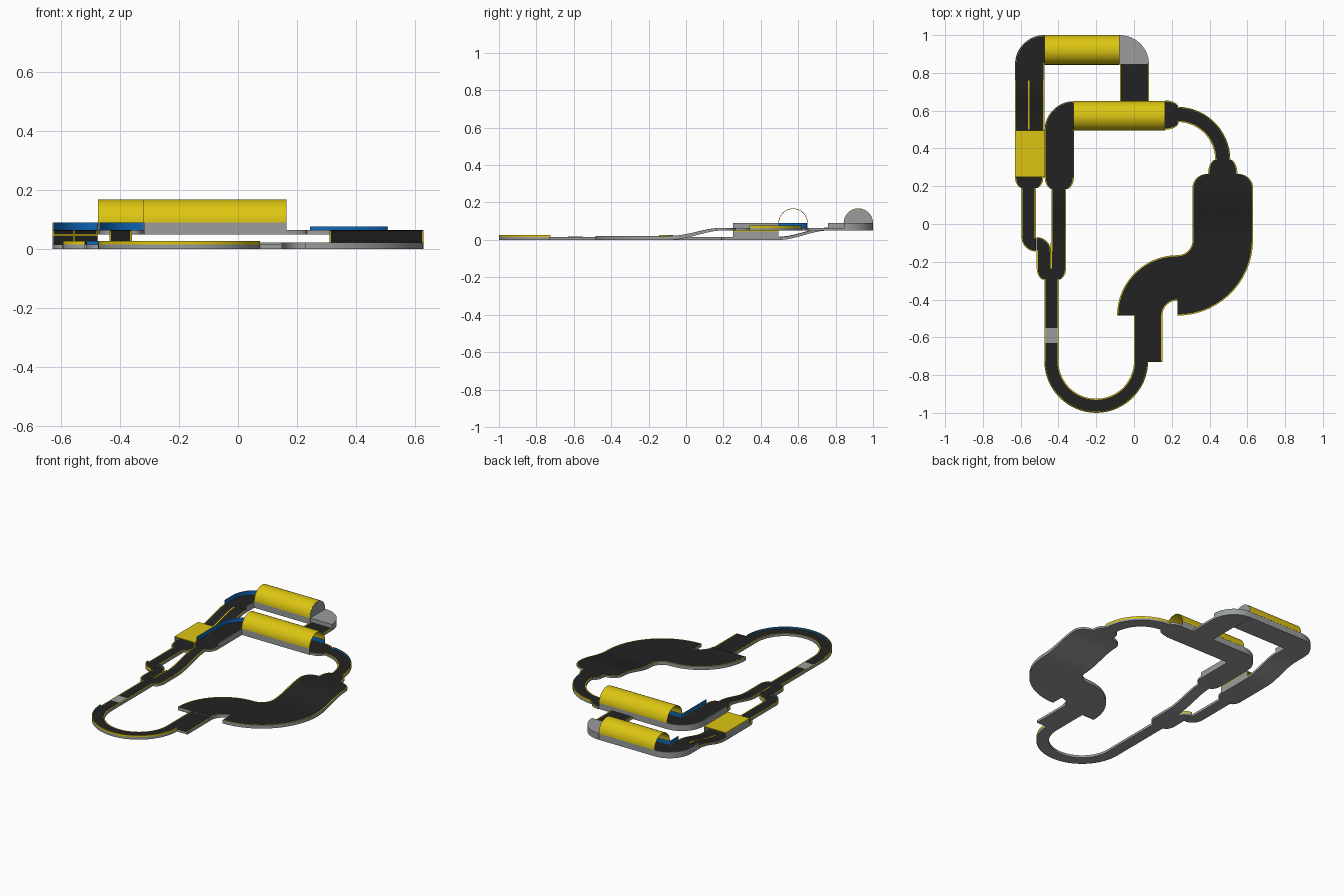
import bpy, bmesh, math

if "Cube" in bpy.data.objects:
    bpy.data.objects.remove(bpy.data.objects["Cube"])

# ---- flat colours ----
def mat(name, rgb):
    m = bpy.data.materials.new(name)
    m.diffuse_color = (*rgb, 1)
    m.use_nodes = True
    m.node_tree.nodes["Principled BSDF"].inputs["Base Color"].default_value = m.diffuse_color
    return m

MATS = [mat("asphalt_black", (0.016, 0.016, 0.016)),
        mat("trim_yellow", (0.72, 0.56, 0.006)),
        mat("plastic_grey", (0.32, 0.34, 0.33)),
        mat("barrier_blue", (0.004, 0.14, 0.5))]
BLACK, YELLOW, GREY, BLUE = range(4)

# (bottom, top) heights of the slab
LOW, HIGH, WIDE = (0, .016), (.05, .064), (0, .022)
RIM = .006

# ---- loft closed sections; one material per section edge ----
def loft(name, sections, mats, cap=GREY):
    bm = bmesh.new()
    rows = [[bm.verts.new(p) for p in s] for s in sections]
    n = len(mats)
    for a, b in zip(rows, rows[1:]):
        for i in range(n):
            j = (i + 1) % n
            bm.faces.new((a[i], a[j], b[j], b[i])).material_index = mats[i]
    for r in (rows[0], rows[-1]):
        bm.faces.new(r).material_index = cap
    bmesh.ops.recalc_face_normals(bm, faces=bm.faces)
    me = bpy.data.meshes.new(name)
    bm.to_mesh(me)
    bm.free()
    for m in MATS:
        me.materials.append(m)
    ob = bpy.data.objects.new(name, me)
    bpy.context.collection.objects.link(ob)
    return ob

def mix(a, b, t):
    return tuple(p + (q - p) * t for p, q in zip(a, b))

# ---- stations: (left xy, right xy, (bottom, top)) ----
def line(p, q, w0, w1=None, z0=LOW, z1=None):
    """Straight; w1 gives a rounded taper, z1 an S-shaped ramp."""
    n = 12 if (w1 or z1) else 1
    d = math.dist(p, q)
    nx, ny = -(q[1] - p[1]) / d, (q[0] - p[0]) / d
    out = []
    for k in range(n + 1):
        t = k / n
        if w1:
            t = math.sin(t * math.pi / 2)
        c = mix(p, q, t)
        h = (w1 + (w0 - w1) * math.sqrt(max(0, 1 - t * t)) if w1 else w0) / 2
        z = mix(z0, z1, t * t * (3 - 2 * t)) if z1 else z0
        out.append(((c[0] + nx * h, c[1] + ny * h), (c[0] - nx * h, c[1] - ny * h), z))
    return out

def arc(c, a0, a1, r0, r1, z=LOW):
    n = max(6, int(abs(a1 - a0) / 6))
    out = []
    for k in range(n + 1):
        a = math.radians(a0 + (a1 - a0) * k / n)
        u = (math.cos(a), math.sin(a))
        out.append(((c[0] + u[0] * r0, c[1] + u[1] * r0), (c[0] + u[0] * r1, c[1] + u[1] * r1), z))
    return out

def road(name, st, top=BLACK):
    secs = []
    for l, r, (zb, zt) in st:
        f = min(.4, RIM / max(math.dist(l, r), .001))
        a, b = mix(l, r, f), mix(r, l, f)
        secs.append([(*l, zb), (*l, zt), (*a, zt), (*b, zt), (*r, zt), (*r, zb)])
    return loft(name, secs, [GREY, YELLOW, top, YELLOW, GREY, GREY])

def wall(name, st, outer, top):
    """Barrier: left side blue (towards the road), right side outer colour."""
    secs = [[(*l, z[0]), (*l, z[1]), (*r, z[1]), (*r, z[0])] for l, r, z in st]
    return loft(name, secs, [BLUE, top, outer, GREY])

def plate(name, x0, x1, y0, y1, z0, z1, m):
    secs = [[(x, y0, z0), (x, y0, z1), (x, y1, z1), (x, y1, z0)] for x in (x0, x1)]
    return loft(name, secs, [m] * 4, m)

# ---- lower U-turn and start straight ----
road("start_straight", line((-.4375, -.29), (-.4375, -.725), .075))
road("u_turn", arc((-.2, -.725), 180, 360, .2, .275))
wall("u_turn_barrier", arc((-.2, -.725), 180, 360, .27, .275, (.012, .027)), YELLOW, YELLOW)
plate("start_line", -.469, -.406, -.63, -.55, .016, .0175, GREY)
road("entry_straight", line((.075, -.73), (.075, -.485), .15))

# ---- wide S-bend and ramp ----
road("s_bend_lower", arc((.23, -.485), 180, 90, .08, .32, WIDE))
road("s_bend_upper", arc((.23, -.085), -90, 0, .08, .40, WIDE))
road("wide_ramp", line((.47, -.085), (.47, .195), .32, None, WIDE, HIGH))
road("wide_taper", line((.47, .195), (.47, .265), .32, .16, HIGH))
road("narrow_taper", line((.47, .265), (.47, .34), .155, .08, HIGH))

# ---- upper right narrow curve ----
road("right_curve", arc((.23, .34), 0, 90, .2, .28, HIGH))
wall("right_curve_barrier", arc((.23, .34), 0, 87, .275, .28, (.06, .076)), YELLOW, YELLOW)
road("tunnel_taper", line((.165, .577), (.235, .577), .155, .08, HIGH))

# ---- tunnels: road, low side walls and half-pipe roof ----
WALL = (.05, .09)
def tunnel(tag, x0, x1, y):
    road(tag + "_tunnel_road", line((x0, y), (x1, y), .155, None, HIGH))
    for s, side in ((1, "back"), (-1, "front")):
        o, i = y + s * .0775, y + s * .0735
        wall(f"{tag}_tunnel_{side}_wall", [((x, i), (x, o), WALL) for x in (x0, x1)], GREY, GREY)
    def ring(r, angles):
        return [(y + r * math.cos(a), .09 + r * math.sin(a)) for a in angles]
    ang = [math.pi * k / 24 for k in range(25)]
    prof = ring(.0785, ang) + ring(.0755, ang[::-1])
    loft(tag + "_tunnel_roof", [[(x, *p) for p in prof] for x in (x0, x1)],
         [YELLOW] * len(prof), YELLOW)
    return ring(.0765, ang)

tunnel("front", -.32, .165, .5725)
half_disc = tunnel("back", -.475, -.078, .9215)
loft("back_tunnel_end_cap", [[(x, *p) for p in half_disc] for x in (-.083, -.076)],
     [GREY] * len(half_disc))

# closed grey corner and dead-end straight
corner = arc((-.076, .845), 0, 90, .001, .155, WALL)
loft("closed_corner", [[(*l, z[0]), (*l, z[1]), (*r, z[1]), (*r, z[0])] for l, r, z in corner],
     [GREY] * 4)
road("link_straight", line((.0025, .845), (.0025, .645), .155, None, HIGH))

# ---- walled corners leading into both tunnels ----
def corner_block(tag, cx, cy, y_end):
    mid = cx - .0775
    road(tag + "_corner_road", arc((cx, cy), 90, 180, .001, .155, HIGH))
    road(tag + "_approach", line((mid, cy), (mid, y_end), .155, None, HIGH))
    st = arc((cx, cy), 90, 180, .150, .155, WALL)
    st.append(((cx - .150, y_end), (cx - .155, y_end), WALL))
    wall(tag + "_corner_outer_wall", st, GREY, GREY)
    wall(tag + "_corner_inner_wall",
         [((cx - .004, y), (cx, y), WALL) for y in (cy, y_end)], GREY, GREY)

corner_block("back", -.475, .845, .76)
corner_block("front", -.318, .495, .25)

# ---- outer lane: ramp down, covered pit, narrow lane ----
road("outer_ramp", line((-.5525, .76), (-.5525, .5), .155, None, HIGH, LOW))
ramp = line((-.557, .76), (-.557, .5), .008, None, HIGH, LOW)
loft("ramp_centre_line", [[(*l, z[1] - .002), (*l, z[1] + .002), (*r, z[1] + .002), (*r, z[1] - .002)]
                          for l, r, z in ramp], [YELLOW] * 4, YELLOW)
road("covered_road", line((-.5525, .5), (-.5525, .25), .155))
plate("cover_left_wall", -.63, -.624, .25, .495, 0, .045, GREY)
plate("cover_right_wall", -.481, -.475, .25, .495, 0, .045, GREY)
plate("cover_roof", -.63, -.475, .25, .495, .045, .051, YELLOW)
road("outer_taper", line((-.555, .25), (-.555, .19), .15, .075))
road("outer_lane", line((-.5575, .19), (-.5575, -.07), .075))
road("chicane_first", arc((-.52, -.07), 180, 270, .001, .075))
road("chicane_second", arc((-.515, -.145), 90, 0, .001, .075))
wall("chicane_first_barrier", arc((-.52, -.07), 180, 270, .07, .075, (.012, .027)), YELLOW, YELLOW)
wall("chicane_second_barrier", arc((-.515, -.145), 90, 0, .07, .075, (.012, .027)), YELLOW, YELLOW)

# ---- inner lane: taper, ramp down and merge ----
road("inner_taper", line((-.3955, .25), (-.3955, .185), .155, .075, HIGH))
road("inner_ramp", line((-.3985, .185), (-.3985, -.1), .077, None, HIGH, LOW))
road("inner_lane", line((-.3985, -.1), (-.3985, -.145), .077))
road("merge_block", line((-.4375, -.145), (-.4375, -.235), .155))
road("merge_taper", line((-.4375, -.235), (-.4375, -.295), .155, .075))
plate("merge_centre_line", -.441, -.434, -.235, -.1, .012, .018, YELLOW)

# ---- smooth curved surfaces, keep edges sharp ----
bpy.ops.object.select_all(action='SELECT')
bpy.context.view_layer.objects.active = bpy.data.objects["u_turn"]
bpy.ops.object.shade_smooth_by_angle(angle=math.radians(30))
